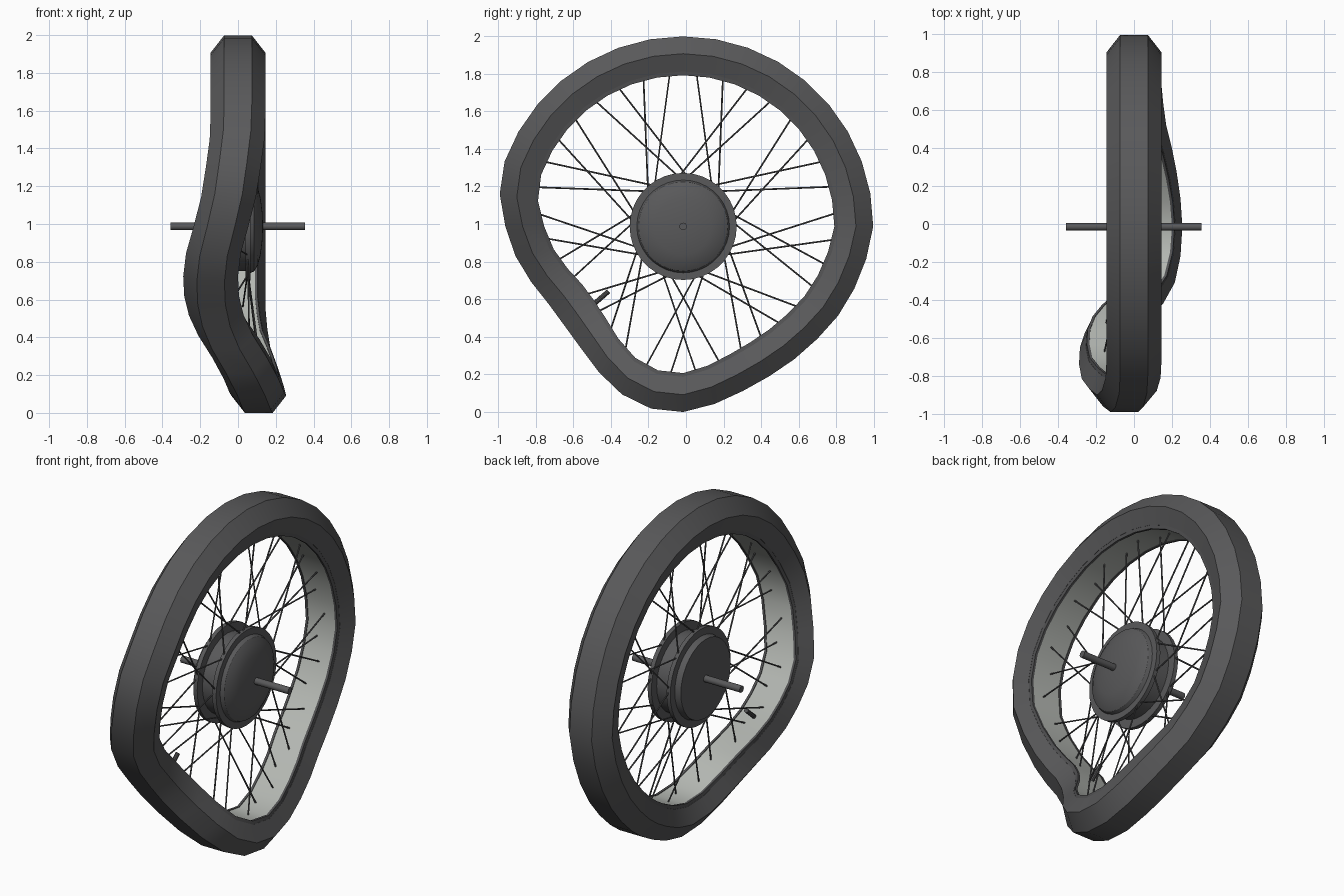
import bpy, bmesh, math
from mathutils import Vector

if "Cube" in bpy.data.objects:
    bpy.data.objects.remove(bpy.data.objects["Cube"])

HUB = Vector((0, -0.015, 0.987))
R = 1.012
SEG = 36


def material(name, col):
    m = bpy.data.materials.new(name)
    m.diffuse_color = (*col, 1)
    m.use_nodes = True
    m.node_tree.nodes["Principled BSDF"].inputs["Base Color"].default_value = m.diffuse_color
    return m


rubber = material("dark_rubber", (0.1, 0.1, 0.103))
alloy = material("pale_alloy", (0.46, 0.48, 0.45))
steel = material("dark_steel", (0.085, 0.085, 0.088))

# buckle of the wheel, every 10 degrees from 150 to 350: inward dent and sideways bend
DENT = [0, 0, .02, .065, .105, .15, .185, .188, .165, .115, .06,
        .027, .024, .052, .08, .092, .09, .08, .06, .042, .022]
SIDE = [-.005, -.025, -.05, -.09, -.13, -.145, -.14, -.115, -.065, .01, .07,
        .10, .11, .10, .08, .055, .025, .01, 0, 0, 0]


def buckle(deg):
    def at(table, i):
        i = i % 36 - 15
        return table[i] if 0 <= i < len(table) else 0
    t = deg / 10
    i = math.floor(t)
    f = t - i
    return [at(tb, i) * (1 - f) + at(tb, i + 1) * f for tb in (DENT, SIDE)]


def polar(x, r, deg):
    a = math.radians(deg)
    return HUB + Vector((x, r * math.cos(a), r * math.sin(a)))


def bent(x, depth, deg):
    dent, side = buckle(deg)
    return polar(x + side, R - depth - dent, deg)


def finish(bm, name, mat, angle=30):
    bmesh.ops.remove_doubles(bm, verts=bm.verts, dist=1e-5)
    bmesh.ops.recalc_face_normals(bm, faces=bm.faces)
    me = bpy.data.meshes.new(name)
    bm.to_mesh(me)
    bm.free()
    me.materials.append(mat)
    ob = bpy.data.objects.new(name, me)
    bpy.context.collection.objects.link(ob)
    bpy.ops.object.select_all(action='DESELECT')
    ob.select_set(True)
    bpy.context.view_layer.objects.active = ob
    bpy.ops.object.shade_smooth_by_angle(angle=math.radians(angle))
    return ob


def revolve(name, profile, mat, place, seg=SEG, closed=True):
    bm = bmesh.new()
    rings = [[bm.verts.new(place(x, r, k * 360 / seg)) for x, r in profile]
             for k in range(seg)]
    n = len(profile)
    for k in range(seg):
        a, b = rings[k], rings[(k + 1) % seg]
        for j in range(n if closed else n - 1):
            bm.faces.new((a[j], a[(j + 1) % n], b[(j + 1) % n], b[j]))
    return finish(bm, name, mat)


def rod(bm, p, q, r, sides):
    d = q - p
    mat = d.to_track_quat('Z', 'Y').to_matrix().to_4x4()
    mat.translation = (p + q) / 2
    bmesh.ops.create_cone(bm, cap_ends=True, segments=sides, radius1=r,
                          radius2=r, depth=d.length, matrix=mat)


def mirrored(half):
    return half + [(-x, d) for x, d in reversed(half)]


# tyre and rim: cross-sections as (x, depth below the tread)
revolve("tyre", mirrored([(.073, 0), (.145, .092), (.108, .187)]), rubber, bent)
revolve("rim_edge", mirrored([(.108, .18), (.104, .207), (.09, .207), (.09, .18)]), steel, bent)
revolve("rim_bed", mirrored([(.092, .188), (.09, .203)]), alloy, bent)

# hub: flat cover on the left, two flanges, domed cover on the right
revolve("hub", [(-.12, 0), (-.12, .235), (-.085, .242), (-.085, .285), (-.06, .285),
                (-.06, .235), (.04, .235), (.04, .285), (.065, .285), (.065, .247),
                (.085, .238), (.105, .205), (.12, .15), (.13, .07), (.132, 0)],
        rubber, polar, closed=False)

# axle
bm = bmesh.new()
rod(bm, HUB + Vector((-.358, 0, 0)), HUB + Vector((.355, 0, 0)), .02, 16)
finish(bm, "axle", rubber)

# crossed spokes, alternating flange and lean
bm = bmesh.new()
for i in range(36):
    deg = 75 + 10 * i
    s = 1 if i % 2 else -1
    lean = 30 if i // 2 % 2 else -30
    rod(bm, polar(.052 * s if s > 0 else -.072, .265, deg + lean),
        bent(.02 * s, .195, deg), .0045, 6)
finish(bm, "spokes", steel)

# valve stem
bm = bmesh.new()
rod(bm, bent(0, .19, 221), bent(0, .3, 221), .013, 10)
finish(bm, "valve_stem", steel)
